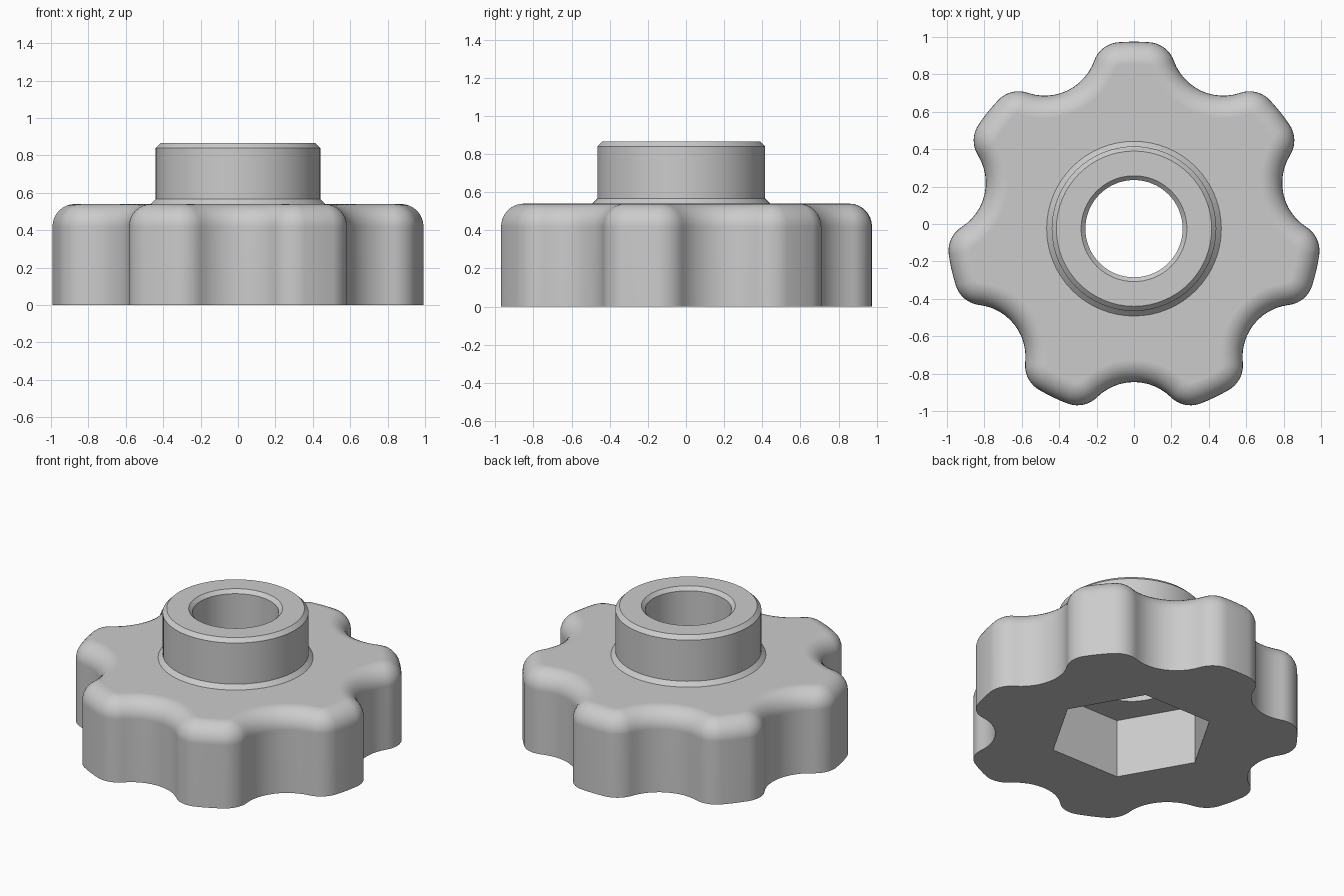
import bpy, bmesh
from math import sin, cos, pi, radians, acos, atan2
from mathutils import Vector

old = bpy.data.objects.get("Cube")
if old:
    bpy.data.objects.remove(old, do_unlink=True)

CENTRE_Y = -0.025
LOBES = 7
RIM, CORNER = 1.0, 0.15            # rim radius, lobe corner radius
VALLEY, VALLEY_DIST = 0.28, 1.10   # grip hollow radius and its centre distance
BODY_TOP, EDGE = 0.54, 0.12        # body height, rounded top edge
BORE, POCKET = 0.26, 0.39          # hole radius, hex pocket depth

mat = bpy.data.materials.new("grey plastic")
mat.use_nodes = True
grey = (0.6, 0.6, 0.6, 1)
mat.diffuse_color = grey
mat.node_tree.nodes["Principled BSDF"].inputs["Base Color"].default_value = grey


def make_object(name, bm):
    bmesh.ops.recalc_face_normals(bm, faces=bm.faces)
    mesh = bpy.data.meshes.new(name)
    bm.to_mesh(mesh)
    bm.free()
    mesh.materials.append(mat)
    ob = bpy.data.objects.new(name, mesh)
    ob.location.y = CENTRE_Y
    bpy.context.collection.objects.link(ob)
    return ob


def activate(ob):
    bpy.ops.object.select_all(action='DESELECT')
    ob.select_set(True)
    bpy.context.view_layer.objects.active = ob


def bridge(bm, low, high):
    for i in range(len(low)):
        j = (i + 1) % len(low)
        bm.faces.new((low[i], low[j], high[j], high[i]))


def ring(bm, points, z):
    return [bm.verts.new((x, y, z)) for x, y in points]


def circle(radius, count):
    return [(radius * cos(2 * pi * i / count), radius * sin(2 * pi * i / count))
            for i in range(count)]


def arc(centre, radius, start, end, steps):
    return [(centre.x + radius * cos(start + (end - start) * i / steps),
             centre.y + radius * sin(start + (end - start) * i / steps))
            for i in range(steps)]


def polar(radius, angle):
    return Vector((radius * cos(angle), radius * sin(angle)))


def lobed_outline(inset):
    """Tangent arcs: corner, rim, corner, hollow; repeated for each lobe."""
    half = pi / LOBES
    r = RIM - CORNER
    reach = VALLEY + CORNER
    spread = half - acos((VALLEY_DIST ** 2 + r ** 2 - reach ** 2) / (2 * VALLEY_DIST * r))
    points = []
    for k in range(LOBES):
        a = pi / 2 + 2 * half * k
        first, last = polar(r, a - spread), polar(r, a + spread)
        hollow = polar(VALLEY_DIST, a + half)
        d = hollow - last
        # turn from the lobe tip to the point where the hollow begins
        turn = (atan2(d.y, d.x) - (a + spread)) % (2 * pi)
        start, end = a + spread, a + spread + turn
        points += arc(first, CORNER - inset, a - spread - turn, a - spread, 10)
        points += arc(Vector((0, 0)), RIM - inset, a - spread, a + spread, 4)
        points += arc(last, CORNER - inset, start, end, 10)
        sweep = 2 * (a + half - end) + 2 * pi
        sweep = (sweep + pi) % (2 * pi) - pi
        points += arc(hollow, VALLEY + inset, end + pi, end + pi + sweep, 12)
    return points


def prism(name, points, z0, z1):
    bm = bmesh.new()
    low, high = ring(bm, points, z0), ring(bm, points, z1)
    bridge(bm, low, high)
    bm.faces.new(low)
    bm.faces.new(high)
    ob = make_object(name, bm)
    ob.hide_render = True
    return ob


# Lobed body with a rounded top edge
bm = bmesh.new()
rings = [ring(bm, lobed_outline(0), 0)]
for i in range(9):
    t = radians(90) * i / 8
    rings.append(ring(bm, lobed_outline(EDGE * (1 - cos(t))),
                      BODY_TOP - EDGE + EDGE * sin(t)))
for low, high in zip(rings, rings[1:]):
    bridge(bm, low, high)
bm.faces.new(rings[0])
bm.faces.new(rings[-1])
body = make_object("knob_body", bm)

# Hex nut pocket and bore cut through the body
for cutter in (prism("hex_cutter", circle(0.5, 6), -0.1, POCKET),
               prism("bore_cutter", circle(BORE, 64), 0.2, 1)):
    mod = body.modifiers.new("cut", 'BOOLEAN')
    mod.operation = 'DIFFERENCE'
    mod.solver = 'EXACT'
    mod.object = cutter
    activate(body)
    bpy.ops.object.modifier_apply(modifier=mod.name)
    bpy.data.objects.remove(cutter, do_unlink=True)

# Hub: flared foot, chamfered collar and chamfered bore
profile = [(0.467, BODY_TOP), (0.44, 0.567), (0.44, 0.84), (0.415, 0.865),
           (0.283, 0.865), (BORE, 0.842), (BORE, BODY_TOP)]
bm = bmesh.new()
rings = [ring(bm, circle(r, 64), z) for r, z in profile]
for low, high in zip(rings, rings[1:]):
    bridge(bm, low, high)
hub = make_object("hub_collar", bm)

for ob in (body, hub):
    activate(ob)
    bpy.ops.object.shade_smooth_by_angle(angle=radians(25))
    weighted = ob.modifiers.new("even shading", 'WEIGHTED_NORMAL')
    weighted.keep_sharp = True
